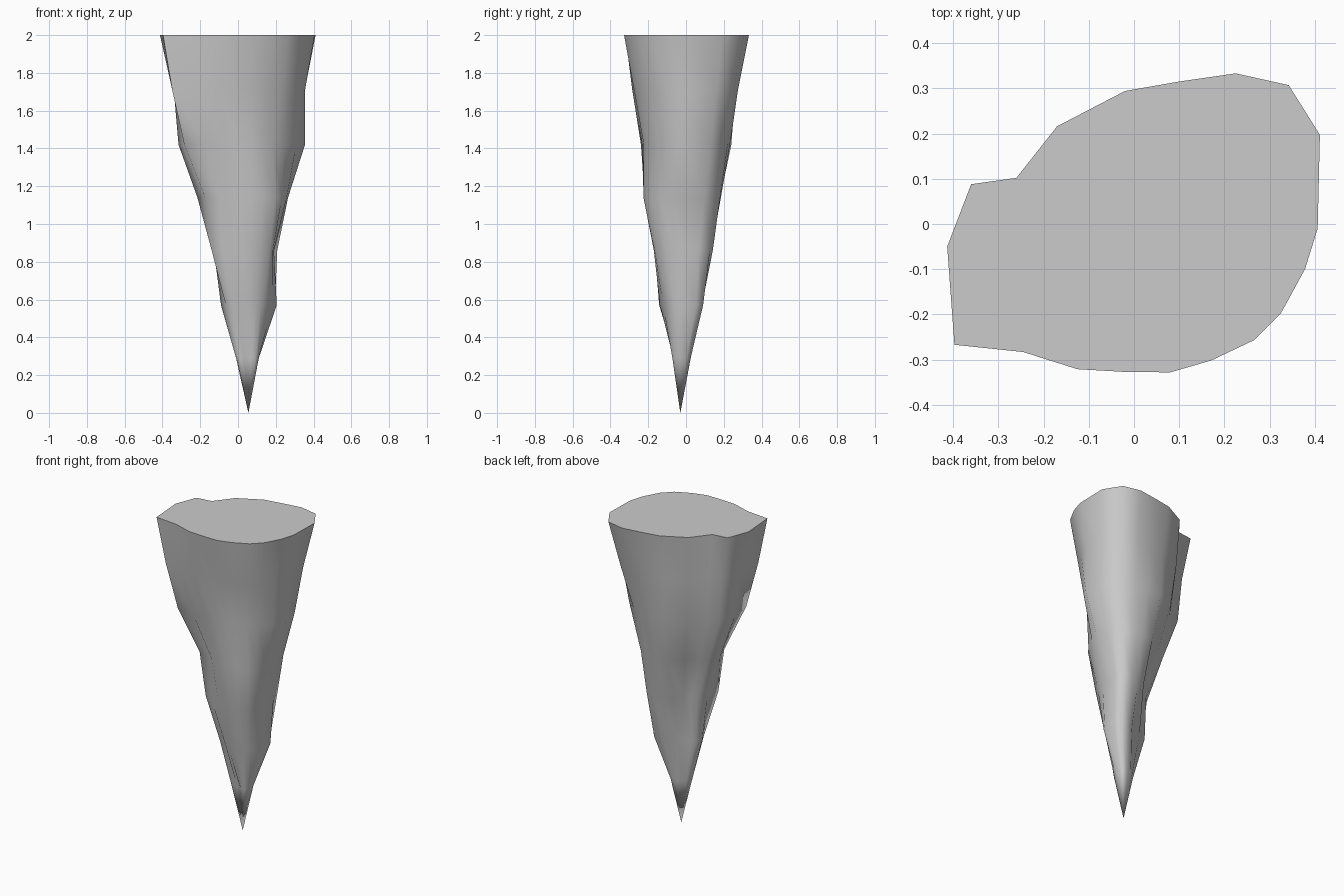
import bpy, bmesh, math

if "Cube" in bpy.data.objects:
    bpy.data.objects.remove(bpy.data.objects["Cube"])

# Rim outline seen from above
RIM = [(-.413, -.05), (-.36, .088), (-.26, .102), (-.17, .216), (-.02, .294),
       (.10, .315), (.225, .333), (.342, .307), (.411, .197), (.406, -.01),
       (.378, -.10), (.325, -.197), (.265, -.257), (.17, -.302), (.08, -.328),
       (-.02, -.327), (-.125, -.321), (-.245, -.283), (-.397, -.267)]
TIP = (.055, -.03)

# Uneven reach of each ring toward E, NE, N, NW, W, SW, S, SE
REACH = {
    .29: (.11, .082, .025, -.007, .01, .046, .065, .118),
    .57: (.205, .18, .075, .057, .09, .11, .142, .17),
    .86: (.205, .226, .14, .065, .135, .193, .17, .224),
    1.14: (.265, .262, .185, .156, .215, .225, .225, .27),
    1.42: (.355, .315, .24, .244, .315, .35, .238, .276),
    1.71: (.355, .386, .275, .273, .345, .42, .283, .323),
}
DIRS = [(math.cos(k * math.pi / 4), math.sin(k * math.pi / 4)) for k in range(8)]


def ring(z, reach):
    """Shrink the rim toward the leaning axis until it meets the eight reaches."""
    t = 1 - z / 2
    cx, cy = TIP[0] * t, TIP[1] * t
    scale = [z / 2] * 8
    # the outline gets slightly rounder further down
    base = []
    for x, y in RIM:
        a = math.atan2(y, x)
        r = 1 / math.hypot(math.cos(a) / .41, math.sin(a) / .33)
        w = .5 * t
        base.append((x * (1 - w) + r * math.cos(a) * w,
                     y * (1 - w) + r * math.sin(a) * w))
    for _ in range(12):
        pts = []
        for x, y in base:
            a = (math.atan2(y, x) / (math.pi / 4)) % 8
            i, f = int(a) % 8, a % 1
            s = scale[i] * (1 - f) + scale[(i + 1) % 8] * f
            pts.append((x * s, y * s))
        for k, (dx, dy) in enumerate(DIRS):
            want = reach[k] - cx * dx - cy * dy
            have = max(x * dx + y * dy for x, y in pts)
            scale[k] *= max(.75, min(1.25, want / have)) ** .5
    return [(x + cx, y + cy, z) for x, y in pts]


# Rock spike: rings lofted from the flat top down to the point
bm = bmesh.new()
loops = [[bm.verts.new(p) for p in ring(z, r)] for z, r in REACH.items()]
loops.append([bm.verts.new((x, y, 2)) for x, y in RIM])
tip = bm.verts.new((*TIP, 0))
n = len(RIM)
for i in range(n):
    j = (i + 1) % n
    bm.faces.new((tip, loops[0][i], loops[0][j]))
    for lo, hi in zip(loops, loops[1:]):
        bm.faces.new((lo[i], lo[j], hi[j], hi[i]))
bm.faces.new(loops[-1])
bmesh.ops.recalc_face_normals(bm, faces=bm.faces)
mesh = bpy.data.meshes.new("rock_spike")
bm.to_mesh(mesh)
bm.free()
spike = bpy.data.objects.new("rock_spike", mesh)
bpy.context.collection.objects.link(spike)
bpy.context.view_layer.objects.active = spike
spike.select_set(True)
bpy.ops.object.shade_smooth_by_angle(angle=math.radians(70))
